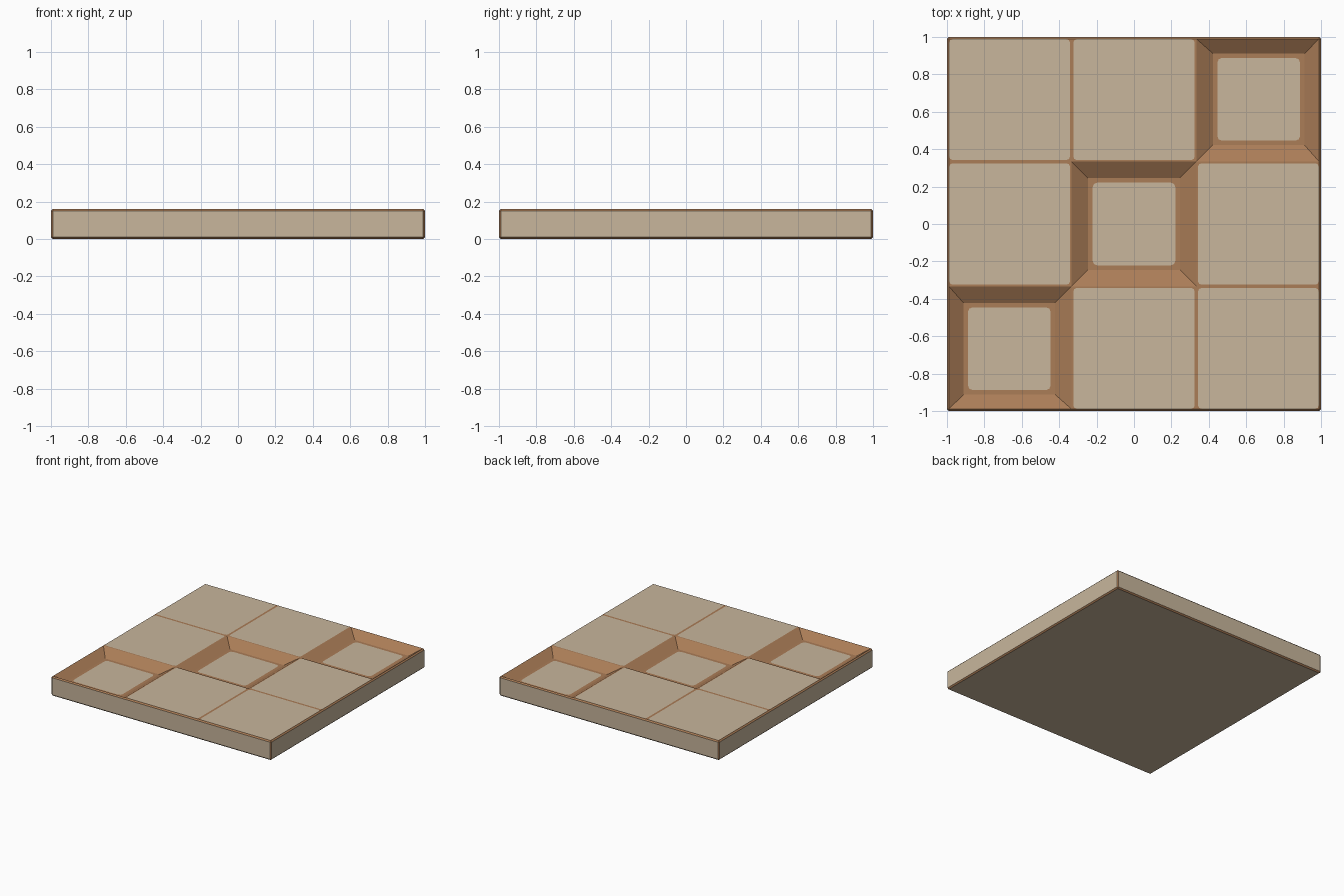
import bpy
import bmesh
from mathutils import Matrix, Vector

if "Cube" in bpy.data.objects:
    bpy.data.objects.remove(bpy.data.objects["Cube"])

TOP = 0.16      # slab height
FLOOR = 0.108   # recess floor height
BEV = 0.01      # edge chamfer
THIRD = 1 / 3


def srgb(r, g, b):
    def lin(c):
        c /= 255
        return c / 12.92 if c <= 0.04045 else ((c + 0.055) / 1.055) ** 2.4
    return (lin(r), lin(g), lin(b), 1)


def material(name, colour):
    m = bpy.data.materials.new(name)
    m.diffuse_color = colour
    m.use_nodes = True
    m.node_tree.nodes["Principled BSDF"].inputs["Base Color"].default_value = m.diffuse_color
    return m


STONE, TRIM = 0, 1
bm = bmesh.new()

# chamfered slab; chamfers take the trim colour
bmesh.ops.create_cube(bm, size=1, matrix=Matrix.Translation((0, 0, TOP / 2))
                      @ Matrix.Diagonal((2, 2, TOP, 1)))
bmesh.ops.bevel(bm, geom=bm.edges[:], offset=BEV, segments=1, affect='EDGES')
bm.normal_update()
for f in bm.faces:
    f.material_index = STONE if max(abs(c) for c in f.normal) > 0.99 else TRIM
bmesh.ops.delete(bm, geom=[f for f in bm.faces if f.normal.z > 0.99], context='FACES')


def ring(x0, x1, y0, y1, z):
    return [bm.verts.new(p) for p in ((x0, y0, z), (x1, y0, z), (x1, y1, z), (x0, y1, z))]


def rounded(x0, x1, y0, y1, z, r):
    """Ring with clipped corners, three points per corner."""
    pts = []
    k = r * 0.293
    for x, y, sx, sy, swap in ((x0, y0, 1, 1, 0), (x1, y0, -1, 1, 1),
                               (x1, y1, -1, -1, 0), (x0, y1, 1, -1, 1)):
        c = [(x, y + sy * r), (x + sx * k, y + sy * k), (x + sx * r, y)]
        pts += c[::-1] if swap else c
    return [bm.verts.new((px, py, z)) for px, py in pts]


def face(verts, mat):
    f = bm.faces.new(verts)
    f.normal_update()
    if f.normal.z < 0:
        f.normal_flip()
    f.material_index = mat


def band(a, b):
    for i in range(4):
        j = (i + 1) % 4
        face([a[i], a[j], b[j], b[i]], TRIM)


def panel(outer, inner):
    """Stone panel with rounded corners inside a trim border."""
    for i in range(4):
        j = (i + 1) % 4
        c = inner[3 * i:3 * i + 3]
        face([outer[i], c[1], c[0]], TRIM)
        face([outer[i], c[2], c[1]], TRIM)
        face([outer[i], outer[j], inner[3 * j], c[2]], TRIM)
    face(inner, STONE)


lines = [-1 + BEV, -THIRD, THIRD, 1 - BEV]
for i in range(3):
    for j in range(3):
        x0, x1, y0, y1 = lines[i], lines[i + 1], lines[j], lines[j + 1]

        def inset(d, rim):
            # borders lying on the slab rim use a reduced inset
            return (x0 + (rim if i == 0 else d), x1 - (rim if i == 2 else d),
                    y0 + (rim if j == 0 else d), y1 - (rim if j == 2 else d))

        edge = ring(x0, x1, y0, y1, TOP)
        if i == j:   # recessed tile with sloping walls
            foot = ring(*inset(0.088, 0.078), FLOOR)
            band(edge, foot)
            panel(foot, rounded(*inset(0.112, 0.102), FLOOR, 0.025))
        else:        # flush tile with thin joint lines
            panel(edge, rounded(*inset(0.009, 0.002), TOP, 0.018))

bmesh.ops.remove_doubles(bm, verts=bm.verts[:], dist=0.0002)

mesh = bpy.data.meshes.new("tiled_slab")
bm.to_mesh(mesh)
bm.free()
mesh.materials.append(material("pale_stone", srgb(200, 182, 156)))
mesh.materials.append(material("brown_trim", srgb(171, 125, 87)))
slab = bpy.data.objects.new("tiled_slab", mesh)
bpy.context.collection.objects.link(slab)
